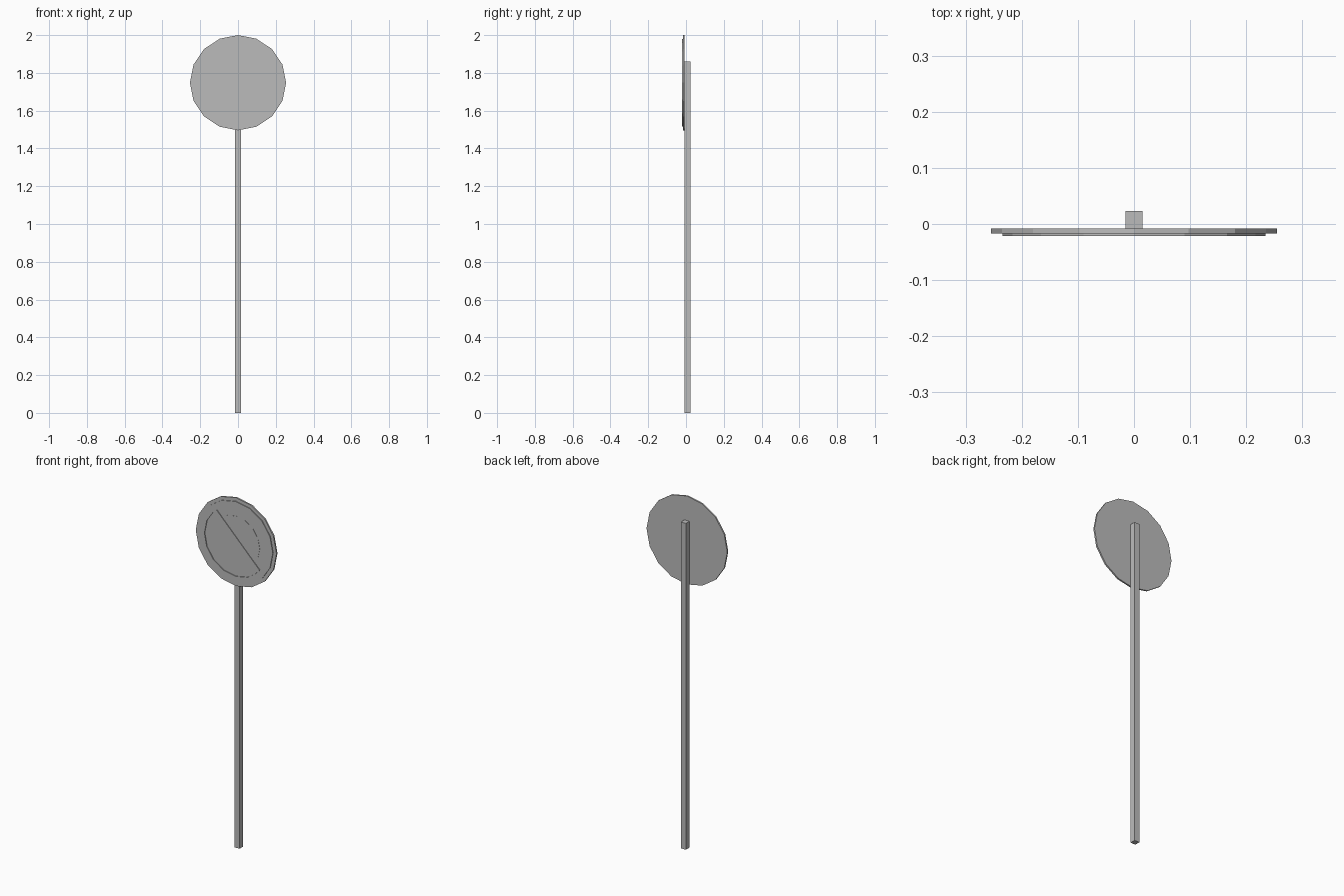
import bpy, bmesh, math
from mathutils import Matrix

if "Cube" in bpy.data.objects:
    bpy.data.objects.remove(bpy.data.objects["Cube"], do_unlink=True)

SIDES = 16
CENTRE_Z = 1.748
BACK, FACE, RAISED = -0.008, -0.017, -0.0215

grey = bpy.data.materials.new("plain grey")
grey.use_nodes = True
grey.diffuse_color = (0.5, 0.5, 0.5, 1)
grey.node_tree.nodes["Principled BSDF"].inputs["Base Color"].default_value = (0.5, 0.5, 0.5, 1)


def finish(name, bm):
    bmesh.ops.recalc_face_normals(bm, faces=bm.faces)
    mesh = bpy.data.meshes.new(name)
    bm.to_mesh(mesh)
    bm.free()
    mesh.materials.append(grey)
    obj = bpy.data.objects.new(name, mesh)
    bpy.context.collection.objects.link(obj)
    return obj


def box(name, x, y0, y1, z0, z1):
    bm = bmesh.new()
    bmesh.ops.create_cube(bm, size=1)
    bmesh.ops.scale(bm, vec=(2 * x, y1 - y0, z1 - z0), verts=bm.verts)
    bmesh.ops.translate(bm, vec=(0, (y0 + y1) / 2, (z0 + z1) / 2), verts=bm.verts)
    return finish(name, bm)


def circle(bm, radius, y):
    return [bm.verts.new((radius * 1.01 * math.sin(a), y, CENTRE_Z + radius * math.cos(a)))
            for a in (math.tau * i / SIDES for i in range(SIDES))]


def disc(name, radius, y0, y1, hole=0):
    """Flat many-sided plate facing the front, with an optional round hole."""
    bm = bmesh.new()
    loops = [circle(bm, radius, y0), circle(bm, radius, y1)]
    if hole:
        loops += [circle(bm, hole, y1), circle(bm, hole, y0)]
        pairs = zip(loops, loops[1:] + loops[:1])
    else:
        pairs = [loops]
        for loop in loops:
            bm.faces.new(loop)
    for a, b in pairs:
        for i in range(SIDES):
            j = (i + 1) % SIDES
            bm.faces.new((a[i], a[j], b[j], b[i]))
    return finish(name, bm)


# Square post and round sign plate
box("post", 0.0155, BACK, 0.0235, 0, 1.86)
disc("sign_plate", 0.252, BACK, FACE)

# Raised rim, inner field and diagonal bar on the front
disc("raised_rim", 0.232, FACE, RAISED, hole=0.195)
disc("inner_field", 0.148, FACE, FACE - 0.001)
bar = box("diagonal_bar", 0.192, FACE, RAISED, -0.022, 0.022)
bar.data.transform(Matrix.Translation((0, 0, CENTRE_Z)) @ Matrix.Rotation(math.radians(45), 4, 'Y'))
